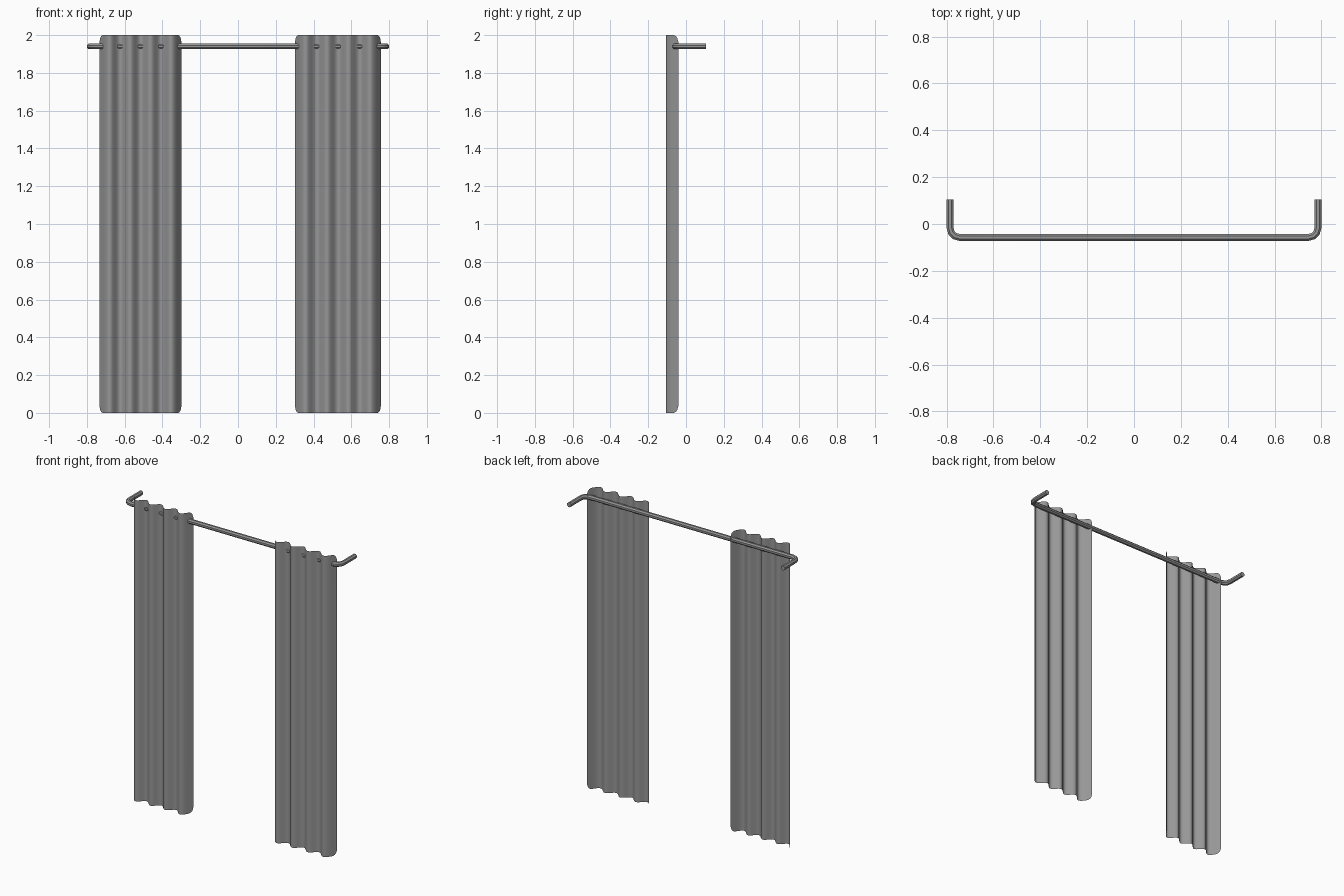
import bpy, math

if "Cube" in bpy.data.objects:
    bpy.data.objects.remove(bpy.data.objects["Cube"])

# Dark grey for every part
grey = bpy.data.materials.new("dark_grey")
grey.diffuse_color = (0.31, 0.31, 0.31, 1)
grey.use_nodes = True
grey.node_tree.nodes["Principled BSDF"].inputs["Base Color"].default_value = grey.diffuse_color


def finish(ob, angle):
    ob.data.materials.clear()
    ob.data.materials.append(grey)
    bpy.ops.object.select_all(action='DESELECT')
    ob.select_set(True)
    bpy.context.view_layer.objects.active = ob
    bpy.ops.object.shade_smooth_by_angle(angle=math.radians(angle))


def curtain(name, x0, x1, folds=4, cols=80, height=2.0, corner=0.035):
    """Single-sheet pleated panel: cosine folds, ends curled back, rounded corners."""
    width = x1 - x0
    profile = []
    for i in range(cols + 1):
        # columns crowd toward both ends to resolve the curl
        t = i / cols
        t = t - 0.06 * math.sin(4 * math.pi * t) / math.pi - 0.06 * math.sin(2 * math.pi * t) / math.pi
        y = -0.0855 + 0.0195 * math.cos(2 * math.pi * folds * t)
        edge = min(t, 1 - t) * width
        if edge < 0.035:
            y += 0.025 * (1 - edge / 0.035) ** 2
        profile.append((x0 + t * width, y))
    # distance along the sheet, for rounding its corners
    dist = [0.0]
    for a, b in zip(profile, profile[1:]):
        dist.append(dist[-1] + math.dist(a, b))
    rows = [0, 0.25, 0.5, 0.75, 1]
    n = len(rows)
    verts, faces = [], []
    for (x, y), s in zip(profile, dist):
        d = min(s, dist[-1] - s, corner)
        inset = corner - math.sqrt(corner ** 2 - (corner - d) ** 2)
        verts += [(x, y, inset + v * (height - 2 * inset)) for v in rows]
    for i in range(cols):
        for j in range(n - 1):
            a = i * n + j
            faces.append((a, a + n, a + n + 1, a + 1))
    me = bpy.data.meshes.new(name)
    me.from_pydata(verts, [], faces)
    ob = bpy.data.objects.new(name, me)
    bpy.context.collection.objects.link(ob)
    finish(ob, 60)


# Two curtain panels
curtain("left_curtain", -0.733, -0.30)
curtain("right_curtain", 0.302, 0.756)

# Curtain rod: faceted eight-sided bar with both ends bent back to the wall
half, front, back, bend = 0.785, -0.057, 0.105, 0.04
right = [(half, back)]
for k in range(4):
    a = -math.pi / 2 * k / 3
    right.append((half - bend + bend * math.cos(a), front + bend + bend * math.sin(a)))
path = right + [(-x, y) for x, y in reversed(right)]
cu = bpy.data.curves.new("curtain_rod", 'CURVE')
cu.dimensions = '3D'
cu.bevel_depth = 0.016
cu.bevel_resolution = 2
cu.use_fill_caps = True
sp = cu.splines.new('POLY')
sp.points.add(len(path) - 1)
for p, (x, y) in zip(sp.points, path):
    p.co = (x, y, 1.94, 1)
    p.tilt = math.pi / 8
rod = bpy.data.objects.new("curtain_rod", cu)
bpy.context.collection.objects.link(rod)
bpy.ops.object.select_all(action='DESELECT')
rod.select_set(True)
bpy.context.view_layer.objects.active = rod
bpy.ops.object.convert(target='MESH')
finish(bpy.context.view_layer.objects.active, 35)
